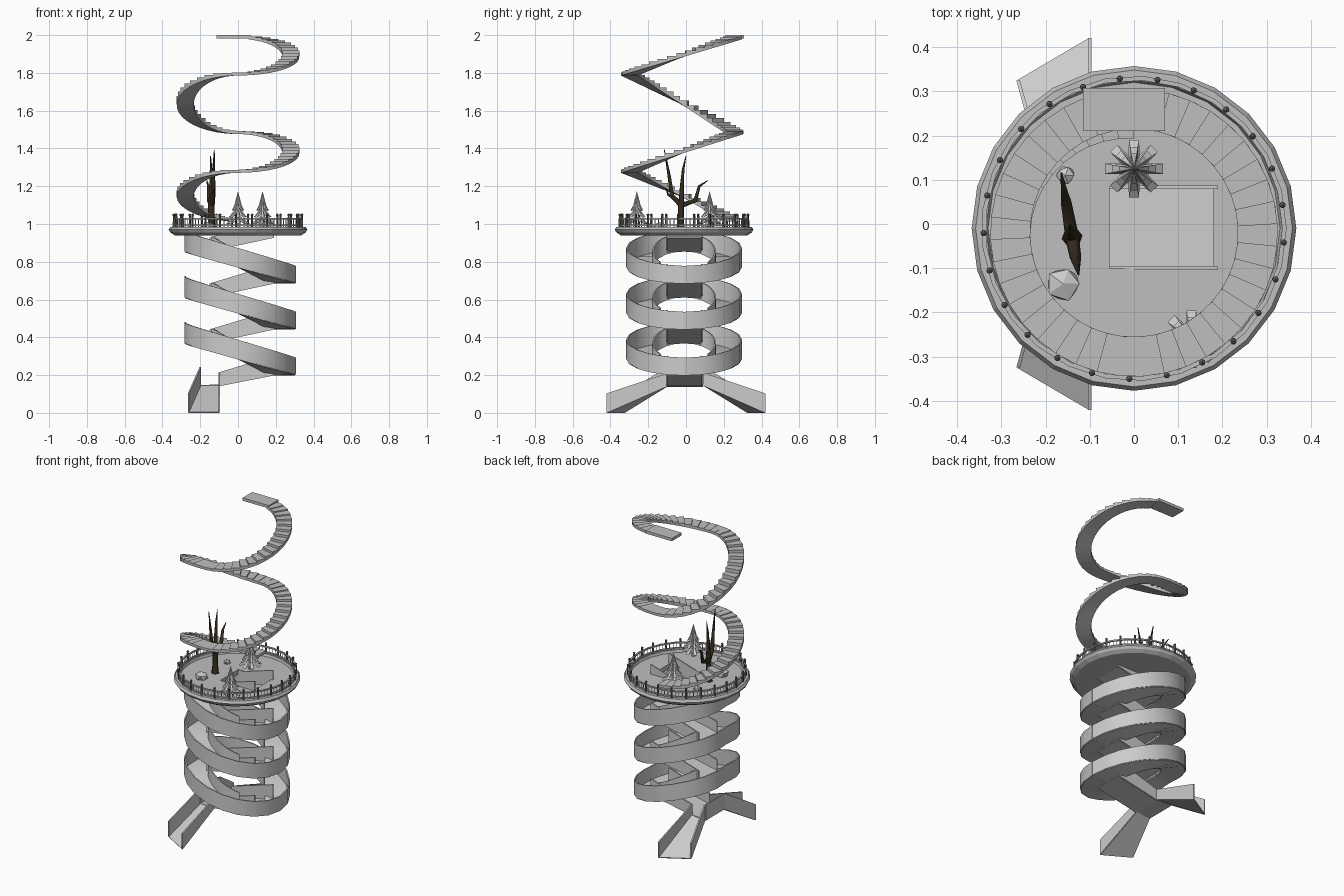
import bpy, bmesh, math, random
from mathutils import Vector, Matrix

random.seed(4)
cube = bpy.data.objects.get("Cube")
if cube:
    bpy.data.objects.remove(cube, do_unlink=True)


def material(name, rgb):
    m = bpy.data.materials.new(name)
    m.use_nodes = True
    m.diffuse_color = (*rgb, 1)
    m.node_tree.nodes["Principled BSDF"].inputs["Base Color"].default_value = (*rgb, 1)
    return m


GREY = material("pale grey", (0.6, 0.6, 0.6))
STONE = material("stone grey", (0.52, 0.52, 0.52))
IRON = material("dark iron", (0.15, 0.15, 0.15))
BARK = material("dark bark", (0.035, 0.025, 0.014))


def activate(ob):
    bpy.ops.object.select_all(action='DESELECT')
    ob.select_set(True)
    bpy.context.view_layer.objects.active = ob


def add(name, bm, mat=GREY):
    bmesh.ops.recalc_face_normals(bm, faces=bm.faces)
    me = bpy.data.meshes.new(name)
    bm.to_mesh(me)
    bm.free()
    ob = bpy.data.objects.new(name, me)
    bpy.context.collection.objects.link(ob)
    me.materials.append(mat)
    return ob


def polar(r, deg, z=0.0, cy=0.0):
    a = math.radians(deg)
    return Vector((r * math.cos(a), cy + r * math.sin(a), z))


def ease(t):
    """Smooth step from 0 to 1 over half a turn."""
    return (1 - math.cos(math.radians(t))) / 2


def ribbon(name, edge_a, edge_b, thick=0.008):
    """Strip of quads between two edges, thickened to a solid sheet."""
    bm = bmesh.new()
    va = [bm.verts.new(p) for p in edge_a]
    vb = [bm.verts.new(p) for p in edge_b]
    for i in range(len(va) - 1):
        bm.faces.new((va[i], va[i + 1], vb[i + 1], vb[i]))
    ob = add(name, bm)
    mod = ob.modifiers.new("thickness", 'SOLIDIFY')
    mod.thickness = thick
    mod.offset = 0
    activate(ob)
    bpy.ops.object.modifier_apply(modifier=mod.name)
    bpy.ops.object.shade_smooth_by_angle(angle=math.radians(35))


def wall(name, pts, start=0.1, end=0.1):
    n = len(pts) - 1
    ribbon(name, pts, [p + Vector((0, 0, start + (end - start) * i / n)) for i, p in enumerate(pts)])


def lathe(name, profile, segs, cy=0.0, closed=True):
    bm = bmesh.new()
    vs = [bm.verts.new((r, 0, z)) for r, z in profile]
    es = [bm.edges.new(p) for p in zip(vs, vs[1:])]
    if closed:
        es.append(bm.edges.new((vs[-1], vs[0])))
    bmesh.ops.spin(bm, geom=vs + es, cent=(0, 0, 0), axis=(0, 0, 1),
                   angle=math.tau, steps=segs)
    bmesh.ops.remove_doubles(bm, verts=bm.verts, dist=0.0005)
    bmesh.ops.translate(bm, verts=bm.verts, vec=(0, cy, 0))
    return add(name, bm, STONE)


def box(bm, lo, hi):
    lo, hi = Vector(lo), Vector(hi)
    mat = Matrix.Translation((lo + hi) / 2) @ Matrix.Diagonal((*(hi - lo), 1))
    bmesh.ops.create_cube(bm, size=1, matrix=mat)


def rod(bm, pos, r1, r2, z0, z1, segs=6):
    bmesh.ops.create_cone(bm, cap_ends=True, segments=segs, radius1=r1, radius2=r2, depth=z1 - z0,
                          matrix=Matrix.Translation((pos.x, pos.y, (z0 + z1) / 2)))


# Round platform with a raised rim and a slide opening
CY = -0.01
platform = lathe("platform", [(0, 0.94), (0.335, 0.94), (0.358, 0.955), (0.367, 0.97),
                              (0.358, 0.985), (0.335, 0.985), (0.33, 0.97), (0, 0.97)], 24, CY, False)
bm = bmesh.new()
box(bm, (-0.055, -0.1, 0.9), (0.18, 0.085, 1.1))
cutter = add("opening_cutter", bm)
cutter.hide_render = True
mod = platform.modifiers.new("opening", 'BOOLEAN')
mod.operation = 'DIFFERENCE'
mod.solver = 'EXACT'
mod.object = cutter
activate(platform)
bpy.ops.object.modifier_apply(modifier=mod.name)
bpy.data.objects.remove(cutter, do_unlink=True)

# Railing: two rails, thin balusters, dark posts with ball caps
for name, z in (("lower_rail", 0.994), ("upper_rail", 1.028)):
    lathe(name, [(0.335, z - 0.004), (0.345, z - 0.004), (0.345, z + 0.004), (0.335, z + 0.004)], 25, CY)
posts, bars = bmesh.new(), bmesh.new()
POSTS, BARS = 25, 4
for i in range(POSTS * BARS):
    p = polar(0.34, 9 + i * 360 / (POSTS * BARS), 0, CY)
    if i % BARS:
        rod(bars, p, 0.0025, 0.0025, 0.98, 1.028, 4)
    else:
        rod(posts, p, 0.007, 0.006, 0.975, 1.042)
        bmesh.ops.create_icosphere(posts, subdivisions=1, radius=0.008,
                                   matrix=Matrix.Translation((p.x, p.y, 1.048)))
add("railing_posts", posts, IRON)
add("railing_balusters", bars, STONE)

# Spiral stair: heights at each half turn, starting at the back, flattening out at back and front
HEIGHTS = [1.025, 1.283, 1.488, 1.798, 1.992]


def stair_z(turn):
    i = min(int(turn // 180), len(HEIGHTS) - 2)
    return HEIGHTS[i] + (HEIGHTS[i + 1] - HEIGHTS[i]) * ease(turn - 180 * i)


bm = bmesh.new()
STEPS, SWEEP = 78, 706
for i in range(STEPS):
    t0, t1 = i * SWEEP / STEPS, (i + 1) * SWEEP / STEPS
    top = stair_z(t1) + 0.003
    plan = [(0.235, t0), (0.325, t0), (0.325, t1), (0.235, t1)]
    plan = [(r - 0.022 * max(0, 1 - t / 90), t) for r, t in plan]
    low = [bm.verts.new(polar(r, 90 + t, stair_z(t) - 0.012, -0.02)) for r, t in plan]
    high = [bm.verts.new(polar(r, 90 + t, top, -0.02)) for r, t in plan]
    bm.faces.new(low)
    bm.faces.new(high)
    for a in range(4):
        b = (a + 1) % 4
        bm.faces.new((low[a], low[b], high[b], high[a]))
add("spiral_stair", bm, STONE)
bm = bmesh.new()
box(bm, (-0.115, 0.21, 1.982), (0.07, 0.307, 2.0))
add("stair_landing", bm, STONE)

# Slides: a centre chute splits at the left into two half rings that rejoin at the right
PITCH, R_OUT, R_IN, SEGS = 0.243, 0.303, 0.165, 10
for k in range(4):
    z_left, z_right = 0.858 - PITCH * k, 0.688 - PITCH * k
    z_start = z_right + PITCH
    x0, x1 = 0.19, -0.15
    if k == 3:
        z_left, x1 = 0.145, -0.1
    sides = [[Vector((x0, y, z_start)), Vector((x1, y, z_left))] for y in (-0.1, 0.083)]
    ribbon("centre_chute_floor", *sides)
    for s in sides:
        wall("centre_chute_wall", s, 0.1, 0.07)
    if k == 3:
        continue
    for side in (1, -1):
        def arc(r, a0, a1):
            pts = []
            for i in range(SEGS + 1):
                a = a0 + (a1 - a0) * i / SEGS
                p = polar(r, a * side, z_right + (z_left - z_right) * ease(a), CY)
                p.x = max(p.x, -0.28)
                pts.append(p)
            return pts
        ribbon("ring_slide_floor", arc(R_IN, 0, 180), arc(R_OUT, 0, 180))
        wall("ring_slide_outer_wall", arc(R_OUT, 0, 180), 0.09, 0.11)
        wall("ring_slide_inner_wall", arc(R_IN, 50, 146), 0.08, 0.09)

# Two exit chutes reaching the ground
junction = [[Vector((x, y, z)) for y in (-0.1, 0.09)] for x, z in ((-0.1, 0.148), (-0.2, 0.142))]
ribbon("exit_junction_floor", *junction)
wall("exit_junction_wall", junction[1])
for side in (1, -1):
    inner = [Vector((-0.1, 0.09 * side, 0.148)), Vector((-0.1, 0.42 * side, 0.003))]
    outer = [Vector((-0.2, 0.1 * side, 0.142)), Vector((-0.262, 0.325 * side, 0.003))]
    ribbon("exit_chute_floor", inner, outer, 0.006)
    wall("exit_chute_inner_wall", inner, 0.065, 0.1)
    wall("exit_chute_outer_wall", outer)

# Pine trees: stacked tiers of eight broad drooping branches
for x, y in ((0, 0.125), (0.13, -0.26)):
    bm = bmesh.new()
    rod(bm, Vector((x, y, 0)), 0.012, 0.009, 0.965, 1.05, 8)
    for tier, (z, r) in enumerate(((1.0, 0.066), (1.035, 0.05), (1.07, 0.035), (1.1, 0.02))):
        apex = bm.verts.new((x, y, z + 0.05 + tier * 0.008))
        base = bm.verts.new((x, y, z + 0.018))
        ring = []
        for branch in range(8):
            for offset, f, lift in ((-22.5, 0.5, 0.014), (-10, 1, 0), (10, 1, 0)):
                p = polar(r * f, branch * 45 + offset, z + lift)
                ring.append(bm.verts.new(p + Vector((x, y, 0))))
        for a, b in zip(ring, ring[1:] + ring[:1]):
            bm.faces.new((a, b, apex))
            bm.faces.new((b, a, base))
    add("pine_tree", bm)

# Bare tree: tapered branches lying in one leaning plane (y, z, radius)
BRANCHES = {
    "bare_tree_trunk": [(-0.03, 0.965, 0.024), (-0.028, 1.03, 0.017), (-0.025, 1.12, 0.018)],
    "bare_tree_front_branch": [(-0.025, 1.1, 0.016), (-0.075, 1.15, 0.013), (-0.09, 1.26, 0.009), (-0.115, 1.395, 0.002)],
    "bare_tree_middle_branch": [(-0.025, 1.1, 0.016), (-0.022, 1.2, 0.011), (-0.015, 1.29, 0.007), (0.0, 1.36, 0.002)],
    "bare_tree_back_branch": [(-0.02, 1.1, 0.015), (0.05, 1.125, 0.012), (0.07, 1.2, 0.008), (0.115, 1.23, 0.002)],
    "bare_tree_twig": [(-0.07, 1.14, 0.009), (-0.095, 1.155, 0.006), (-0.105, 1.19, 0.002)],
}
for name, pts in BRANCHES.items():
    cu = bpy.data.curves.new(name, 'CURVE')
    cu.dimensions = '3D'
    cu.bevel_depth = 1
    cu.bevel_resolution = 1
    cu.use_fill_caps = True
    sp = cu.splines.new('POLY')
    sp.points.add(len(pts) - 1)
    for point, (y, z, r) in zip(sp.points, pts):
        point.co = (-0.145 - 0.17 * y, y, z, 1)
        point.radius = r
    cu.materials.append(BARK)
    bpy.context.collection.objects.link(bpy.data.objects.new(name, cu))

# Rocks
for x, y, r in ((-0.16, -0.135, 0.042), (-0.155, 0.11, 0.022)):
    bm = bmesh.new()
    bmesh.ops.create_icosphere(bm, subdivisions=1, radius=r)
    for v in bm.verts:
        v.co *= random.uniform(0.85, 1.1)
        v.co.z *= 0.8
    bmesh.ops.translate(bm, verts=bm.verts, vec=(x, y, 0.98))
    add("rock", bm)
